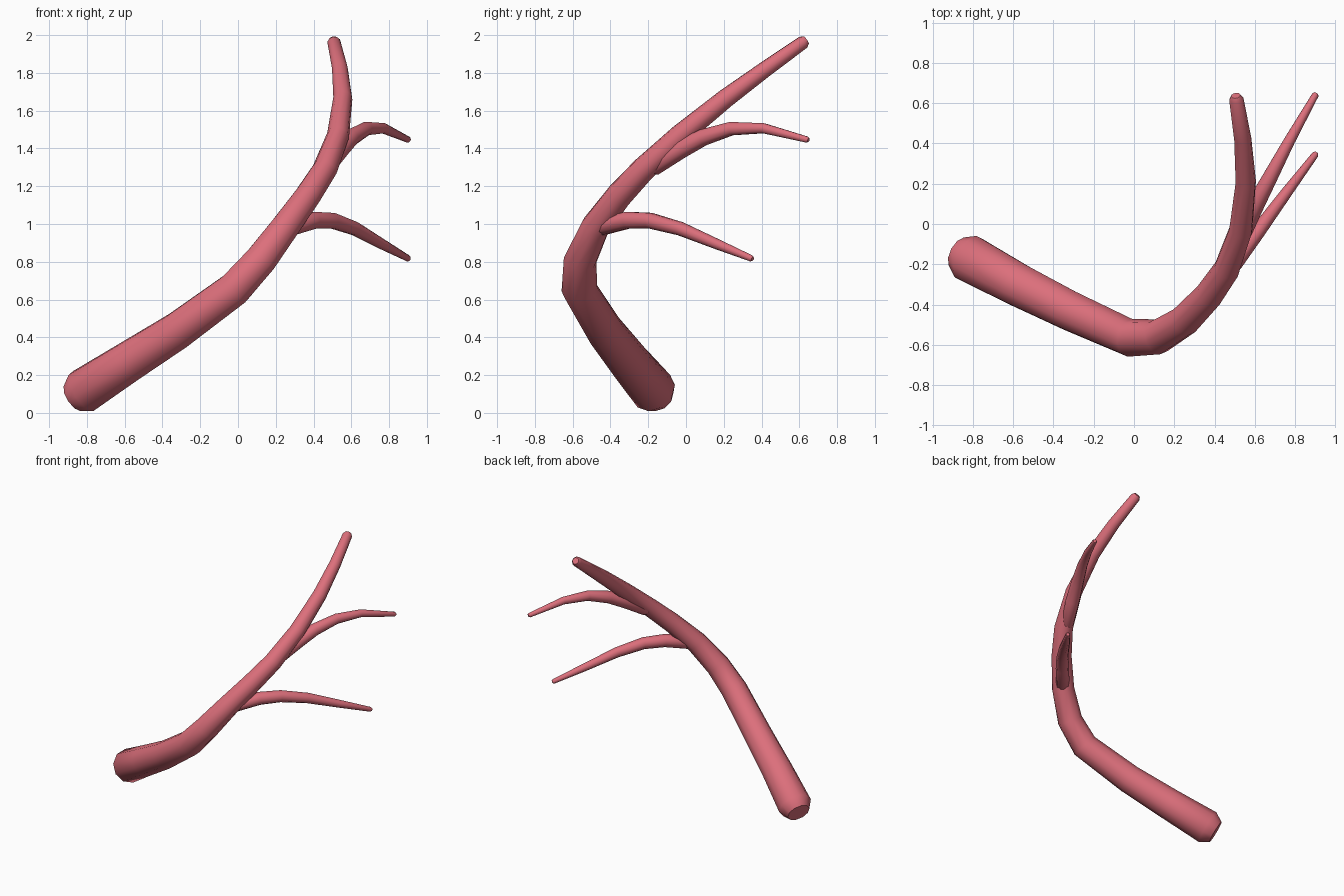
import bpy, bmesh, math
from mathutils import Vector

cube = bpy.data.objects.get("Cube")
if cube:
    bpy.data.objects.remove(cube, do_unlink=True)

SIDES = 10

# Coral-pink material
coral = bpy.data.materials.new("coral_pink")
coral.use_nodes = True
color = (0.72, 0.16, 0.20, 1)
coral.diffuse_color = color
coral.node_tree.nodes["Principled BSDF"].inputs["Base Color"].default_value = color


def limb(name, stations):
    """Tapered tube through (x, y, z, radius) stations with rounded ends."""
    pts = [Vector(s[:3]) for s in stations]
    radii = [s[3] for s in stations]
    # Extra small rings round off both ends
    first = (pts[0] - pts[1]).normalized()
    last = (pts[-1] - pts[-2]).normalized()
    pts = [pts[0] + first * radii[0] * 0.55] + pts + [pts[-1] + last * radii[-1] * 0.6]
    radii = [radii[0] * 0.68] + radii + [radii[-1] * 0.65]

    bm = bmesh.new()
    rings = []
    tangent = first * -1
    normal = tangent.orthogonal().normalized()
    for i, (p, r) in enumerate(zip(pts, radii)):
        before = (p - pts[i - 1]).normalized() if i else Vector()
        after = (pts[i + 1] - p).normalized() if i < len(pts) - 1 else Vector()
        new_tangent = (before + after).normalized()
        # Carry the frame along the path without twisting
        normal = tangent.rotation_difference(new_tangent) @ normal
        tangent = new_tangent
        side = tangent.cross(normal)
        ring = []
        for k in range(SIDES):
            a = math.tau * k / SIDES
            ring.append(bm.verts.new(p + (normal * math.cos(a) + side * math.sin(a)) * r))
        rings.append(ring)
    for a, b in zip(rings, rings[1:]):
        for k in range(SIDES):
            n = (k + 1) % SIDES
            bm.faces.new((a[k], a[n], b[n], b[k]))
    bm.faces.new(rings[0][::-1])
    bm.faces.new(rings[-1])
    bmesh.ops.recalc_face_normals(bm, faces=bm.faces)

    mesh = bpy.data.meshes.new(name)
    bm.to_mesh(mesh)
    bm.free()
    mesh.materials.append(coral)
    obj = bpy.data.objects.new(name, mesh)
    bpy.context.collection.objects.link(obj)
    bpy.ops.object.select_all(action="DESELECT")
    obj.select_set(True)
    bpy.context.view_layer.objects.active = obj
    bpy.ops.object.shade_smooth_by_angle(angle=math.radians(40))


# Main stem, thick foot to thin tip
limb("main_stem", [
    (-0.82, -0.17, 0.115, 0.122),
    (-0.58, -0.30, 0.27, 0.111),
    (-0.32, -0.43, 0.435, 0.102),
    (-0.02, -0.565, 0.655, 0.095),
    (0.12, -0.56, 0.81, 0.088),
    (0.25, -0.48, 0.985, 0.078),
    (0.37, -0.355, 1.15, 0.071),
    (0.46, -0.225, 1.29, 0.066),
    (0.53, -0.03, 1.47, 0.059),
    (0.555, 0.21, 1.665, 0.051),
    (0.54, 0.42, 1.82, 0.043),
    (0.508, 0.62, 1.962, 0.036),
])

# Lower side branch, arching then drooping
limb("lower_branch", [
    (0.28, -0.45, 0.985, 0.048),
    (0.40, -0.31, 1.02, 0.047),
    (0.50, -0.19, 1.018, 0.043),
    (0.62, -0.03, 0.975, 0.037),
    (0.76, 0.16, 0.895, 0.028),
    (0.90, 0.345, 0.818, 0.017),
])

# Upper side branch
limb("upper_branch", [
    (0.47, -0.17, 1.30, 0.045),
    (0.54, -0.03, 1.395, 0.050),
    (0.60, 0.09, 1.458, 0.045),
    (0.68, 0.24, 1.505, 0.037),
    (0.77, 0.41, 1.507, 0.028),
    (0.90, 0.64, 1.447, 0.017),
])
